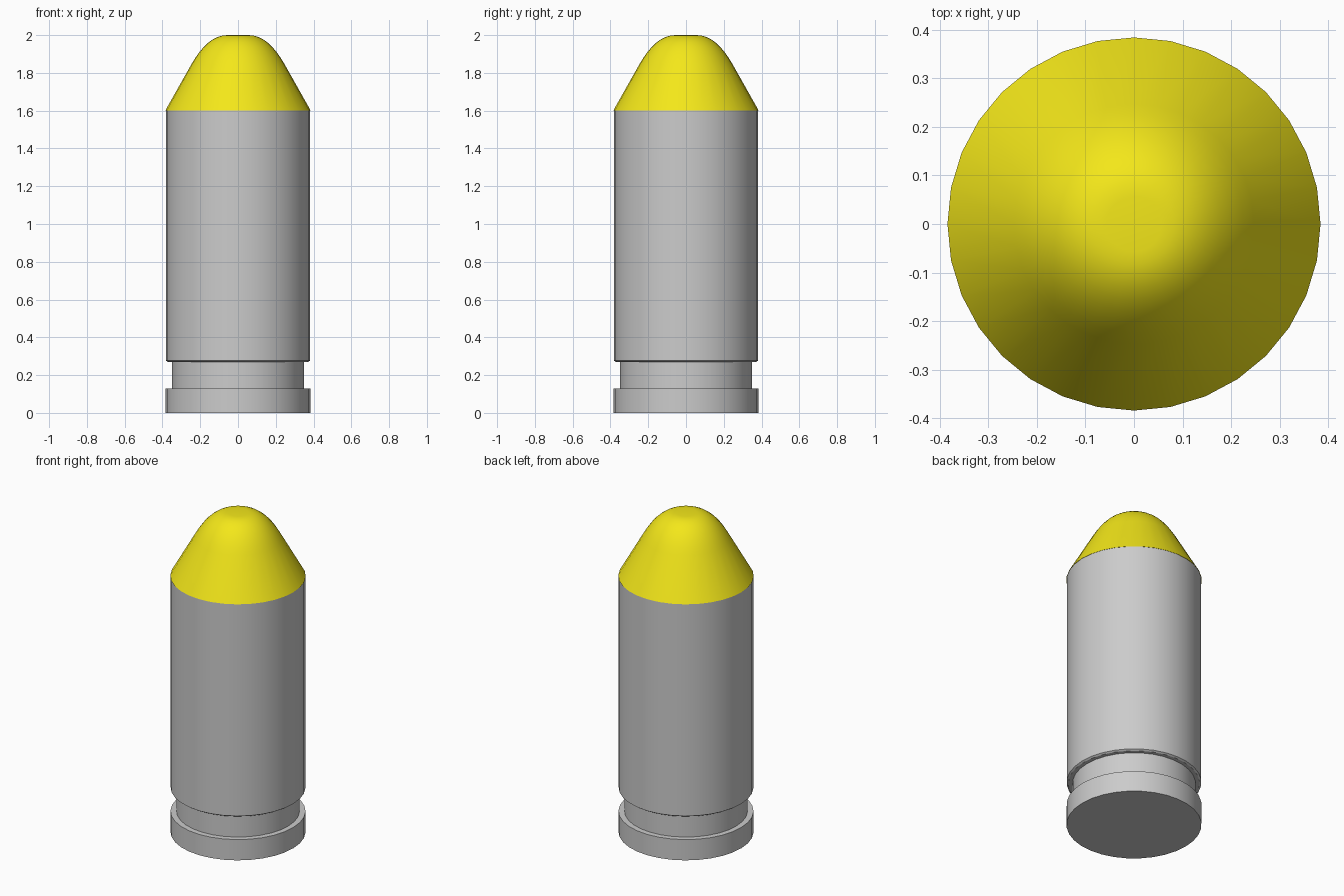
import bpy, bmesh, math

if "Cube" in bpy.data.objects:
    bpy.data.objects.remove(bpy.data.objects["Cube"])

SEGMENTS = 32


def lathe(name, profile):
    """Revolve (radius, z) points around z and close both ends."""
    bm = bmesh.new()
    rings = []
    for r, z in profile:
        rings.append([bm.verts.new((r * math.cos(2 * math.pi * i / SEGMENTS),
                                    r * math.sin(2 * math.pi * i / SEGMENTS), z))
                      for i in range(SEGMENTS)])
    for low, high in zip(rings, rings[1:]):
        for i in range(SEGMENTS):
            j = (i + 1) % SEGMENTS
            bm.faces.new((low[i], low[j], high[j], high[i]))
    bm.faces.new(rings[0][::-1])
    bm.faces.new(rings[-1])
    mesh = bpy.data.meshes.new(name)
    bm.to_mesh(mesh)
    bm.free()
    obj = bpy.data.objects.new(name, mesh)
    bpy.context.collection.objects.link(obj)
    bpy.ops.object.select_all(action='DESELECT')
    obj.select_set(True)
    bpy.context.view_layer.objects.active = obj
    bpy.ops.object.shade_smooth_by_angle(angle=math.radians(25))
    return obj


# Casing: rim, extractor groove and straight body
lathe("casing", [(0.383, 0), (0.383, 0.13), (0.349, 0.13), (0.349, 0.27),
                 (0.372, 0.27), (0.382, 0.277), (0.382, 1.602)])

# Tip: straight cone that rounds over to a small flat nose
a, b, c = (0.247, 1.845), (0.16, 2.0), (0.057, 2.0)
STEPS = 8
tip_profile = [(0.384, 1.602)]
for k in range(STEPS + 1):
    t = k / STEPS
    tip_profile.append(tuple((1 - t) ** 2 * p + 2 * t * (1 - t) * q + t * t * s
                             for p, q, s in zip(a, b, c)))
tip = lathe("tip", tip_profile)

yellow = bpy.data.materials.new("yellow")
yellow.diffuse_color = (0.9, 0.8, 0.01, 1)
yellow.use_nodes = True
yellow.node_tree.nodes["Principled BSDF"].inputs["Base Color"].default_value = yellow.diffuse_color
tip.data.materials.append(yellow)
